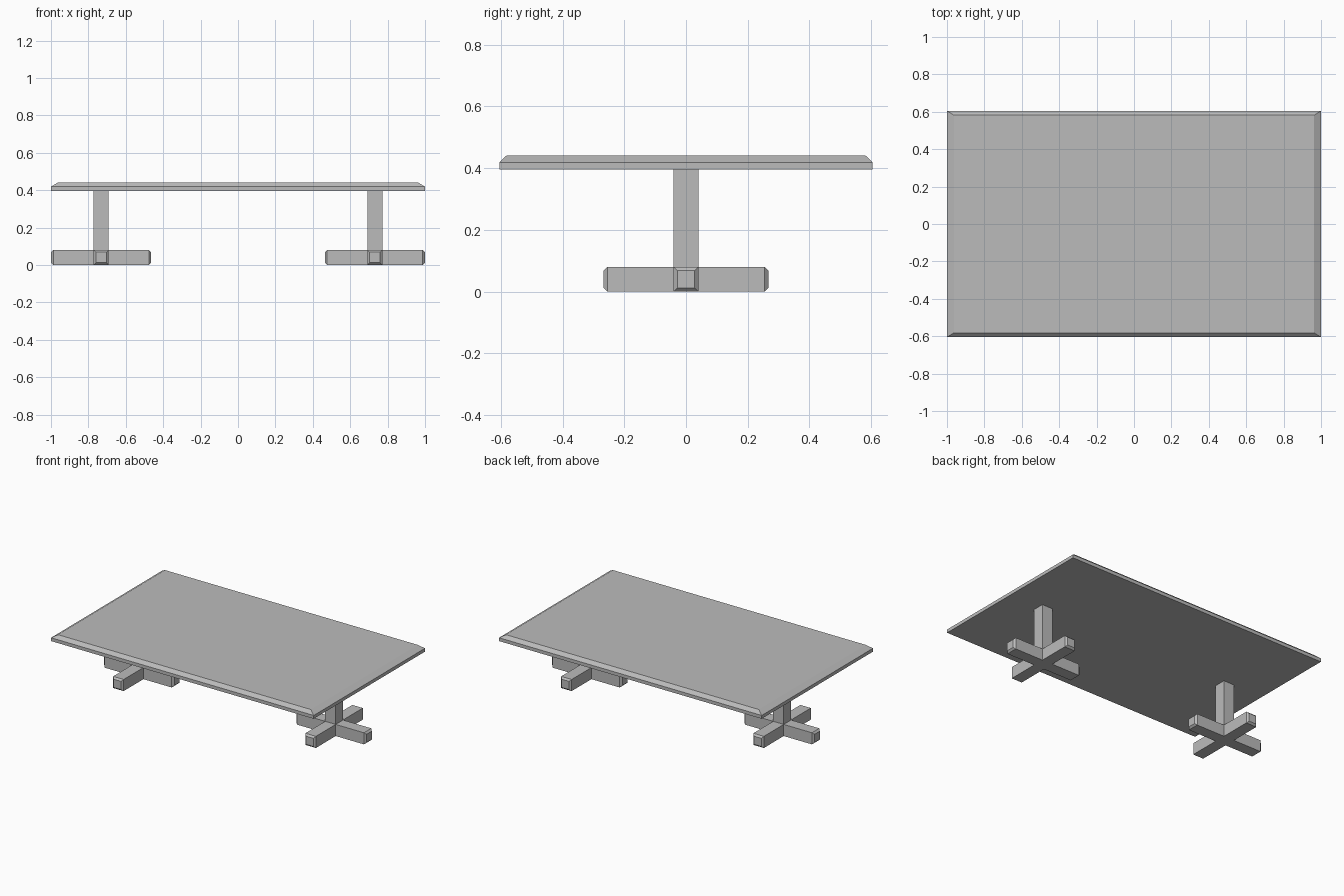
import bpy
import bmesh

cube = bpy.data.objects.get("Cube")
if cube:
    bpy.data.objects.remove(cube, do_unlink=True)

grey = bpy.data.materials.new("plain_grey")
grey.use_nodes = True
colour = (0.5, 0.5, 0.5, 1)
grey.diffuse_color = colour
grey.node_tree.nodes["Principled BSDF"].inputs["Base Color"].default_value = colour


def box(name, centre, size, shape=None):
    """Flat-shaded box; shape(bm) may edit it before it is sized."""
    bm = bmesh.new()
    bmesh.ops.create_cube(bm, size=1)
    for v in bm.verts:
        v.co = [c * s for c, s in zip(v.co, size)]
    if shape:
        shape(bm)
    mesh = bpy.data.meshes.new(name)
    bm.to_mesh(mesh)
    bm.free()
    mesh.materials.append(grey)
    obj = bpy.data.objects.new(name, mesh)
    obj.location = centre
    bpy.context.collection.objects.link(obj)
    return obj


def slope_top(bm):
    """Add a sloping rim above the straight edge of the slab."""
    top = max(bm.faces, key=lambda f: f.calc_center_median().z)
    new = bmesh.ops.extrude_face_region(bm, geom=[top])["geom"]
    bmesh.ops.delete(bm, geom=[top], context='FACES_ONLY')
    for v in new:
        if isinstance(v, bmesh.types.BMVert):
            v.co.x -= 0.037 if v.co.x > 0 else -0.037
            v.co.y -= 0.023 if v.co.y > 0 else -0.023
            v.co.z += 0.022


def chamfer_ends(axis):
    """Chamfer the edges around both end faces of a bar."""
    def shape(bm):
        edges = {e for f in bm.faces if abs(f.calc_center_median()[axis]) > 0.1
                 for e in f.edges}
        bmesh.ops.bevel(bm, geom=list(edges), offset=0.012, segments=1,
                        affect='EDGES', profile=0.5)
    return shape


# Table top
box("table_top", (0, 0, 0.407), (2, 1.21, 0.023), slope_top)

# Pedestals: a square post on a cross-shaped foot
for side, x in (("left", 0.732), ("right", -0.732)):
    box(side + "_post", (x, 0, 0.2325), (0.08, 0.08, 0.331))
    box(side + "_foot_across", (x, 0, 0.04), (0.534, 0.08, 0.08), chamfer_ends(0))
    box(side + "_foot_along", (x, 0, 0.04), (0.08, 0.534, 0.08), chamfer_ends(1))
